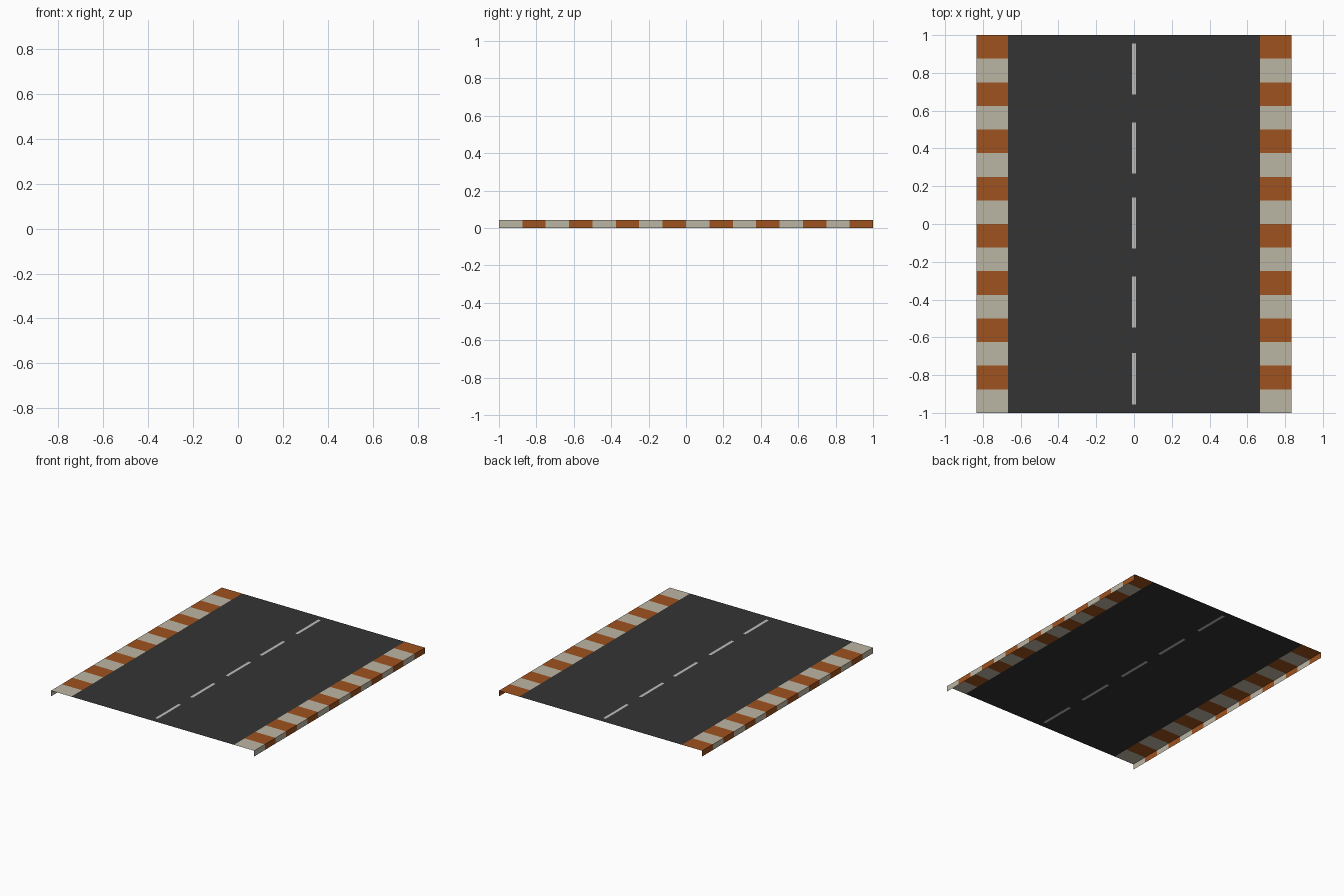
import bpy, bmesh

if "Cube" in bpy.data.objects:
    bpy.data.objects.remove(bpy.data.objects["Cube"])

TOP, ROAD_X, EDGE_X = 0.042, 0.667, 0.833


def material(name, rgb):
    m = bpy.data.materials.new(name)
    m.diffuse_color = (*rgb, 1)
    m.use_nodes = True
    m.node_tree.nodes["Principled BSDF"].inputs["Base Color"].default_value = m.diffuse_color
    return m


asphalt = material("asphalt", (0.034, 0.034, 0.034))
paint = material("lane_paint", (0.50, 0.50, 0.49))
cream = material("kerb_cream", (0.50, 0.465, 0.37))
orange = material("kerb_orange", (0.345, 0.084, 0.013))


def sheet(name, profile, ys, mats, rule):
    """Sweep an (x, z) profile along y; rule(column, row) gives the material."""
    bm = bmesh.new()
    rows = [[bm.verts.new((x, y, z)) for x, z in profile] for y in ys]
    for r in range(len(ys) - 1):
        for c in range(len(profile) - 1):
            f = bm.faces.new((rows[r][c], rows[r][c + 1],
                              rows[r + 1][c + 1], rows[r + 1][c]))
            f.material_index = rule(c, r)
    me = bpy.data.meshes.new(name)
    bm.to_mesh(me)
    bm.free()
    for m in mats:
        me.materials.append(m)
    ob = bpy.data.objects.new(name, me)
    bpy.context.collection.objects.link(ob)


# Road surface with the dashed centre line cut into it
dashes = [(-0.955, -0.683), (-0.548, -0.277), (-0.13, 0.14),
          (0.268, 0.538), (0.685, 0.955)]
ys = [-1] + [y for d in dashes for y in d] + [1]
sheet("road_surface", [(x, TOP) for x in (-ROAD_X, -0.011, 0.011, ROAD_X)], ys,
      [asphalt, paint], lambda c, r: int(c == 1 and r % 2 == 1))

# Striped kerbs: flat top plus a vertical outer skirt, open underneath
stripes = [-1 + i / 8 for i in range(17)]
right = [(ROAD_X, TOP), (EDGE_X, TOP), (EDGE_X, 0)]
left = [(-x, z) for x, z in reversed(right)]
for name, profile in (("right_kerb", right), ("left_kerb", left)):
    sheet(name, profile, stripes, [cream, orange], lambda c, r: r % 2)
